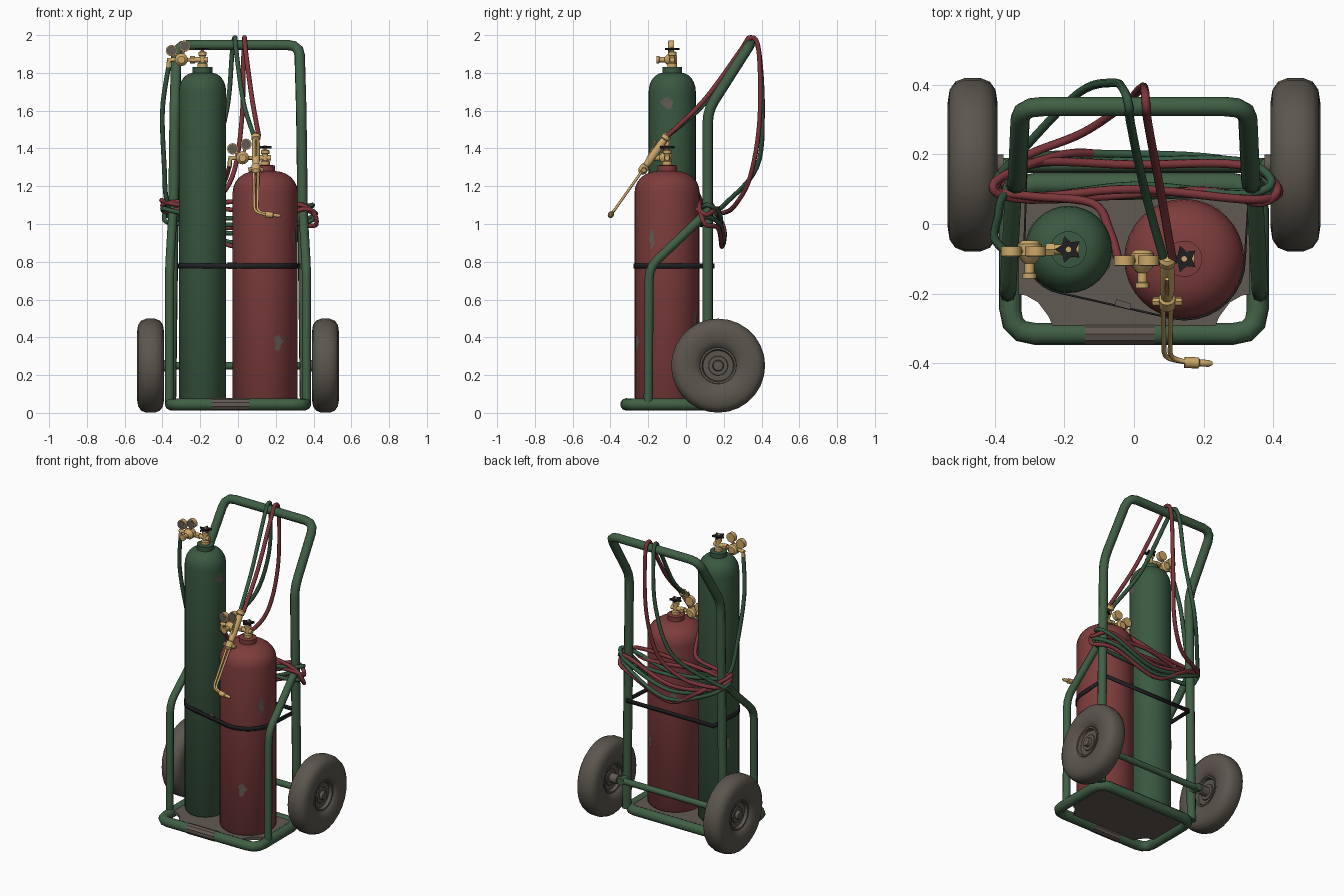
import bpy, bmesh, math, random
from mathutils import Vector, Matrix, geometry

random.seed(4)
if "Cube" in bpy.data.objects:
    bpy.data.objects.remove(bpy.data.objects["Cube"])


def material(name, rgb):
    m = bpy.data.materials.new(name)
    m.use_nodes = True
    m.diffuse_color = (*rgb, 1)
    m.node_tree.nodes["Principled BSDF"].inputs["Base Color"].default_value = (*rgb, 1)
    return m


FRAME = material("frame green", (0.052, 0.115, 0.06))
GREEN = material("tank green", (0.042, 0.098, 0.052))
RED = material("tank red", (0.21, 0.046, 0.046))
HOSE_G = material("hose green", (0.035, 0.095, 0.05))
HOSE_R = material("hose red", (0.2, 0.036, 0.042))
RUBBER = material("dusty rubber", (0.105, 0.093, 0.075))
BRASS = material("brass", (0.6, 0.39, 0.14))
BLACK = material("black", (0.014, 0.014, 0.016))
WORN = material("worn steel", (0.12, 0.1, 0.085))


def finish(name, bm, mat, angle=35):
    bmesh.ops.recalc_face_normals(bm, faces=bm.faces)
    me = bpy.data.meshes.new(name)
    bm.to_mesh(me)
    bm.free()
    me.materials.append(mat)
    me.polygons.foreach_set("use_smooth", [True] * len(me.polygons))
    me.set_sharp_from_angle(angle=math.radians(angle))
    ob = bpy.data.objects.new(name, me)
    bpy.context.collection.objects.link(ob)
    return ob


def skin(bm, rings, closed=False):
    """Bridge a list of vertex rings, capping the ends when open."""
    pairs = list(zip(rings, rings[1:])) + ([(rings[-1], rings[0])] if closed else [])
    for a, b in pairs:
        for i in range(len(a)):
            j = (i + 1) % len(a)
            bm.faces.new((a[i], a[j], b[j], b[i]))
    if not closed:
        bm.faces.new(rings[0])
        bm.faces.new(rings[-1])


def lathe(name, profile, mat, origin, axis=(0, 0, 1), sides=32, closed=False, angle=35):
    """Turn (radius, height) points about an axis."""
    rot = Vector((0, 0, 1)).rotation_difference(Vector(axis)).to_matrix()
    bm = bmesh.new()
    rings = []
    for r, h in profile:
        rings.append([bm.verts.new(Vector(origin) + rot @ Vector(
            (r * math.cos(k * math.tau / sides), r * math.sin(k * math.tau / sides), h)))
            for k in range(sides)])
    skin(bm, rings, closed)
    return finish(name, bm, mat, angle)


def rod(name, a, b, r, mat, sides=12):
    d = Vector(b) - Vector(a)
    return lathe(name, [(r, 0), (r, d.length)], mat, a, d, sides)


def tube(name, pts, r, mat, sides=8, closed=False):
    """Sweep a circle along points with a twist-free frame."""
    pts = [Vector(p) for p in pts]
    n = len(pts)
    bm = bmesh.new()
    rings, normal, last = [], None, None
    for i, p in enumerate(pts):
        before = pts[i - 1] if closed or i else p
        after = pts[(i + 1) % n] if closed or i < n - 1 else p
        t = (after - before).normalized()
        normal = t.orthogonal().normalized() if last is None else last.rotation_difference(t) @ normal
        last = t
        side = t.cross(normal)
        rings.append([bm.verts.new(p + r * (normal * math.cos(a) + side * math.sin(a)))
                      for a in (k * math.tau / sides for k in range(sides))])
    skin(bm, rings, closed)
    return finish(name, bm, mat, 60)


def bend(pts, radius, closed=False, steps=3):
    """Round the corners of a polyline."""
    pts = [Vector(p) for p in pts]
    n, out = len(pts), []
    for i, p in enumerate(pts):
        if not closed and i in (0, n - 1):
            out.append(p)
            continue
        a = p + (pts[i - 1] - p).normalized() * radius
        b = p + (pts[(i + 1) % n] - p).normalized() * radius
        for k in range(steps + 1):
            t = k / steps
            out.append(a * (1 - t) ** 2 + p * 2 * t * (1 - t) + b * t * t)
    return out


def flow(pts, steps=6):
    """Smooth curve through points."""
    p = [Vector(q) for q in pts]
    p = [p[0]] + p + [p[-1]]
    out = []
    for a, b, c, d in zip(p, p[1:], p[2:], p[3:]):
        for k in range(steps):
            t = k / steps
            out.append(0.5 * (2 * b + (c - a) * t + (2 * a - 5 * b + 4 * c - d) * t ** 2
                              + (3 * b - a - 3 * c + d) * t ** 3))
    return out + [p[-1]]


def slab(name, outline, z, height, mat):
    bm = bmesh.new()
    skin(bm, [[bm.verts.new((x, y, h)) for x, y in outline] for h in (z, z + height)])
    return finish(name, bm, mat)


# Tubular frame
base = [(-.355, -.315, .045), (.355, -.315, .045), (.355, .115, .045), (-.355, .115, .045)]
tube("base_loop", bend(base, .07, True), .032, FRAME, 10, True)
hoop = [(-.355, .115, .05), (-.335, .115, 1.6), (-.325, .337, 1.948)]
hoop += [(-x, y, z) for x, y, z in reversed(hoop)]
tube("handle_hoop", bend(hoop, .065), .028, FRAME, 10)
for s, side in ((1, "left"), (-1, "right")):
    strut = [(s * .362, -.2, .05), (s * .362, -.195, .77), (s * .345, .11, 1.06)]
    tube(side + "_front_post", bend(strut, .06), .024, FRAME)
    rod(side + "_axle_bracket", (s * .35, .1, .25), (s * .35, .19, .25), .024, FRAME)

# Floor plate with scooped front corners
scoop = [(.23, -.3), (.245, -.265), (.275, -.225), (.31, -.205), (.345, -.2)]
outline = scoop + [(.345, .11), (-.345, .11)] + [(-x, y) for x, y in reversed(scoop)]
slab("floor_plate", outline, .045, .02, WORN)

# Wheels and axle
tire = [(.1, -.05), (.13, -.066), (.175, -.072), (.215, -.066), (.238, -.05), (.249, -.022)]
tire += [(r, -h) for r, h in reversed(tire)] + [(.094, .04), (.094, -.04)]
rim = [(.1, .03), (.096, .05), (.086, .05), (.078, .022), (.055, .022), (.05, .036), (.03, .036),
       (.026, .056), (.014, .056)]
rod("axle", (-.46, .17, .25), (.46, .17, .25), .02, FRAME)
for s, side in ((1, "left"), (-1, "right")):
    hub = (s * .463, .17, .25)
    lathe(side + "_tire", tire, RUBBER, hub, (s, 0, 0), 28, True, 50)
    lathe(side + "_rim", rim, RUBBER, hub, (s, 0, 0), 24)
    lathe(side + "_rim_back", rim, RUBBER, hub, (-s, 0, 0), 24)
    rod(side + "_axle_sleeve", (s * .375, .17, .25), (s * .42, .17, .25), .03, WORN)


# Gas cylinders
def tank(name, x, y, r, shoulder, top, mat):
    rise = top - shoulder
    dome = [(.05 + (r - .05) * math.cos(a), shoulder + rise * math.sin(a))
            for a in (k * math.pi / 12 for k in range(6))]
    body = [(r - .012, .065), (r, .08)] + dome + [(.052, top), (.052, top + .03), (.03, top + .032)]
    lathe(name, body, mat, (x, y, 0), angle=40)


tank("tall_tank", -.188, -.073, .125, 1.7, 1.8, GREEN)
tank("short_tank", .144, -.1, .172, 1.17, 1.28, RED)


# Scuffed paint patches lying on the cylinder walls
def scuff(name, x, y, r, angle, z, width, height):
    bm = bmesh.new()
    rows = []
    for k in range(6):
        w = width * (0.3 + 0.7 * math.sin(math.pi * (k + .5) / 6)) * random.uniform(.6, 1.1)
        mid = math.radians(angle) + random.uniform(-.2, .2) * width / r
        rows.append([bm.verts.new((x + (r + .003) * math.cos(a), y + (r + .003) * math.sin(a),
                                   z + height * (k / 5 - .5)))
                     for a in (mid + w / r * f for f in (-.5, 0, .5))])
    for a, b in zip(rows, rows[1:]):
        for i in (0, 1):
            bm.faces.new((a[i], a[i + 1], b[i + 1], b[i]))
    finish(name, bm, WORN)


for angle, z, w, h in ((-66, .37, .05, .08), (-28, .92, .03, .1), (60, .5, .04, .07), (120, .85, .04, .06)):
    scuff("red_scuff", .144, -.1, .172, angle, z, w, h)
for angle, z, w, h in ((-10, 1.64, .07, .06), (150, .6, .04, .07)):
    scuff("green_scuff", -.188, -.073, .125, angle, z, w, h)
rod("base_scuff", (-.14, -.315, .045), (.06, -.315, .045), .0335, WORN, 10)

# Strap pulled tight around both tanks and the rear posts
ring = [(x + r * math.cos(a), y + r * math.sin(a))
        for x, y, r in ((-.188, -.073, .13), (.144, -.1, .177))
        for a in (k * math.tau / 32 for k in range(32))] + [(-.31, .15), (.335, .15)]
ring = [ring[i] for i in geometry.convex_hull_2d(ring)]
bm = bmesh.new()
low, high = ([bm.verts.new((x, y, z)) for x, y in ring] for z in (.765, .792))
for i in range(len(ring)):
    j = (i + 1) % len(ring)
    bm.faces.new((low[i], low[j], high[j], high[i]))
strap = finish("strap", bm, BLACK)
strap.modifiers.new("thickness", "SOLIDIFY").thickness = .006
slab("strap_buckle", [(-.055, -.232), (-.012, -.244), (-.008, -.228), (-.051, -.216)], .762, .034, WORN)


# Valve, regulator and two gauges for each tank
def fittings(name, x, y, z, reach):
    lathe(name + "_valve", [(.026, 0), (.026, .02), (.016, .025), (.016, .06), (.022, .062),
                            (.022, .08), (.008, .085), (.008, .105)], BRASS, (x, y, z), sides=12)
    star = [((.04 if k % 2 else .022), k * math.pi / 5) for k in range(10)]
    slab(name + "_hand_wheel", [(x + r * math.cos(a), y + r * math.sin(a)) for r, a in star],
         z + .09, .012, BLACK)
    c = Vector((x - reach, y - .005, z + .04))
    rod(name + "_valve_outlet", (x + .03, y, c.z), (x - .04, y, c.z), .014, BRASS)
    rod(name + "_inlet_nut", (x - .04, y, c.z), (x - .065, y, c.z), .02, BRASS, 6)
    rod(name + "_regulator_stem", (x - .03, y, c.z), c - Vector((.075, 0, 0)), .01, BRASS)
    lathe(name + "_regulator", [(.022, -.03), (.034, -.02), (.034, .012), (.02, .03), (.014, .035),
                                (.014, .062), (.02, .064), (.02, .078)], BRASS, c, (0, -1, 0), 16)
    for label, dx, dz in (("outer", -.052, .048), ("inner", .018, .072)):
        g = c + Vector((dx, 0, dz))
        rod(name + "_gauge_stem_" + label, c, g, .008, BRASS, 8)
        rod(name + "_gauge_" + label, g + Vector((0, .014, 0)), g - Vector((0, .014, 0)), .03, BRASS, 16)
        rod(name + "_gauge_dial_" + label, g, g - Vector((0, .016, 0)), .025, WORN, 16)
    tip = c + Vector((-.068, 0, -.045))
    tube(name + "_hose_fitting", bend([c, c - Vector((.068, 0, 0)), tip], .02), .011, BRASS)


fittings("tall", -.188, -.073, 1.83, .112)
fittings("short", .144, -.1, 1.31, .12)

# Hoses: regulator, coil round the posts, over the handle, down to the torch
green_path = [
    (-.368, -.078, 1.83), (-.4, -.04, 1.6), (-.39, .02, 1.3), (-.375, .08, 1.12), (-.3, .17, 1.02),
    (0, .18, .95), (.3, .18, 1.05), (.395, .12, 1.1), (.3, .085, 1.08), (0, .11, 1.03),
    (-.3, .075, 1.06), (-.4, .11, 1.08), (-.3, .19, 1), (0, .2, .9), (.28, .18, 1), (.4, .1, 1.04),
    (.3, .09, 1), (-.3, .08, 1), (-.39, .12, 1.04), (-.33, .2, 1.1), (-.16, .375, 1.3),
    (-.06, .405, 1.6), (-.03, .385, 1.92), (-.015, .34, 1.987), (-.01, .29, 1.92),
    (.03, .1, 1.64), (.085, -.1, 1.465)]
red_path = [
    (-.044, -.105, 1.31), (-.07, -.02, 1.23), (-.12, .06, 1.15), (-.3, .08, 1.12), (-.4, .1, 1.1),
    (-.3, .175, 1.03), (0, .17, .98), (.3, .17, 1.08), (.41, .11, 1.05), (.36, .06, 1.08),
    (.2, .095, 1.06), (-.3, .07, 1.1), (-.4, .12, 1.12), (-.2, .2, .98), (0, .19, .88),
    (.3, .17, .98), (.415, .1, 1), (.34, .07, 1.1), (0, .1, 1.12), (-.3, .08, 1.08),
    (-.38, .14, 1.06), (-.3, .2, 1.06), (-.15, .26, 1.1), (-.03, .34, 1.25), (.02, .39, 1.55),
    (.03, .385, 1.92), (.035, .34, 1.987), (.04, .29, 1.92), (.075, .1, 1.66), (.11, -.1, 1.465)]
tube("green_hose", flow(green_path), .0125, HOSE_G)
tube("red_hose", flow(red_path), .0125, HOSE_R)

# Cutting torch hanging in front of the short tank
top, tip = Vector((.095, -.095, 1.475)), Vector((.095, -.385, 1.065))
along = tip - top
lathe("torch_handle", [(.016, 0), (.024, .01), (.024, .03), (.018, .035), (.021, .06), (.021, .17),
                       (.017, .2), (.024, .205), (.024, .24), (.012, .255)], BRASS, top, along, 14)
for s in (-1, 1):
    a = top + along * .45 + Vector((s * .012, 0, 0))
    b = tip + Vector((s * .008, 0, 0))
    tube("torch_pipe", bend([a, b, (.16, -.398, 1.05 + s * .006)], .03), .007, BRASS)
    rod("torch_valve", top + along * .44, top + along * .44 + Vector((s * .04, 0, -.01)), .013, BRASS, 8)
rod("torch_lever", top + along * .12 + Vector((0, -.028, .02)), top + along * .5, .006, BRASS, 6)
lathe("torch_nozzle", [(.016, 0), (.016, .04), (.01, .044), (.01, .07), (.005, .08)], BRASS,
      (.145, -.397, 1.051), (1, -.04, -.1), 12)
